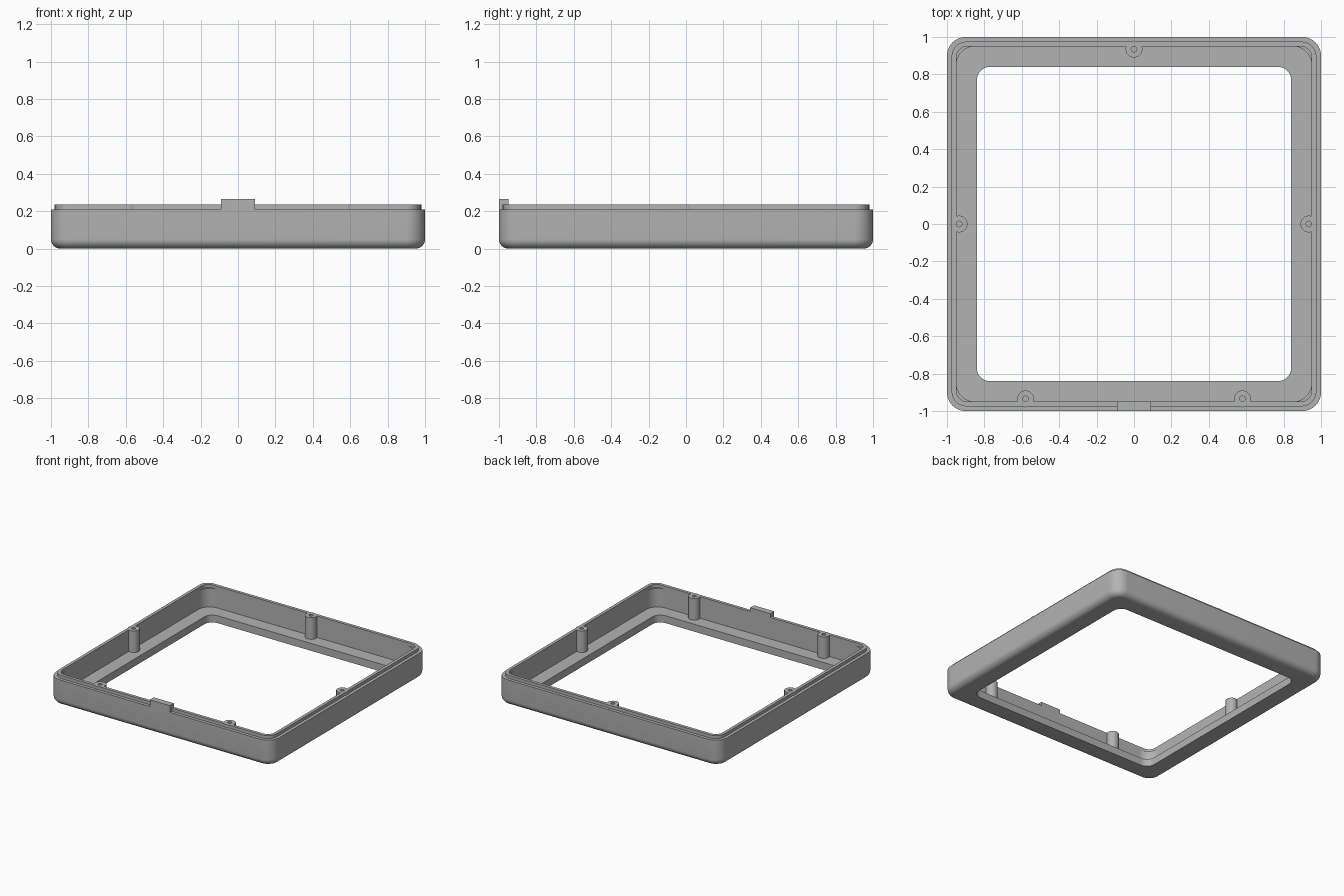
import bpy, bmesh
from math import sin, cos, pi, radians

cube = bpy.data.objects.get("Cube")
if cube:
    bpy.data.objects.remove(cube, do_unlink=True)

grey = bpy.data.materials.new("plain grey")
grey.use_nodes = True
colour = (0.45, 0.45, 0.45, 1)
grey.diffuse_color = colour
grey.node_tree.nodes["Principled BSDF"].inputs["Base Color"].default_value = colour


def finish(name, bm):
    bmesh.ops.recalc_face_normals(bm, faces=bm.faces)
    mesh = bpy.data.meshes.new(name)
    bm.to_mesh(mesh)
    bm.free()
    mesh.materials.append(grey)
    obj = bpy.data.objects.new(name, mesh)
    bpy.context.collection.objects.link(obj)
    bpy.ops.object.select_all(action="DESELECT")
    bpy.context.view_layer.objects.active = obj
    obj.select_set(True)
    bpy.ops.object.shade_smooth_by_angle(angle=radians(30))
    return obj


def rounded_square(half, radius, z, steps=10):
    points = []
    for quarter in range(4):
        sx = 1 if quarter in (0, 3) else -1
        sy = 1 if quarter < 2 else -1
        for i in range(steps + 1):
            a = (quarter + i / steps) * pi / 2
            points.append((sx * (half - radius) + radius * cos(a),
                           sy * (half - radius) + radius * sin(a), z))
    return points


def circle(radius, z, steps=24):
    return [(radius * cos(2 * pi * i / steps), radius * sin(2 * pi * i / steps), z)
            for i in range(steps)]


def loft(bm, loops, closed):
    rings = [[bm.verts.new(p) for p in loop] for loop in loops]
    pairs = list(zip(rings, rings[1:]))
    if closed:
        pairs.append((rings[-1], rings[0]))
    else:
        bm.faces.new(rings[0])
        bm.faces.new(rings[-1])
    for a, b in pairs:
        n = len(a)
        for i in range(n):
            j = (i + 1) % n
            bm.faces.new((a[i], a[j], b[j], b[i]))


# Frame: one closed cross-section carried around rounded squares
FLOOR, SHOULDER, TOP = 0.06, 0.21, 0.235
FILLET, CORNER = 0.05, 0.1
sections = [(0.84, 0.07, FLOOR), (0.84, 0.07, 0)]
for i in range(9):
    a = i / 8 * pi / 2
    inset = FILLET * (1 - sin(a))
    sections.append((1 - inset, CORNER - inset, FILLET * (1 - cos(a))))
sections += [(1, CORNER, SHOULDER),          # outer shoulder
             (0.975, 0.08, SHOULDER),        # raised lip
             (0.975, 0.08, TOP),
             (0.95, 0.06, TOP),
             (0.95, 0.06, SHOULDER),         # small corner ledges
             (0.95, CORNER, SHOULDER),
             (0.95, CORNER, FLOOR)]
bm = bmesh.new()
loft(bm, [rounded_square(*s) for s in sections], closed=True)
bmesh.ops.dissolve_degenerate(bm, dist=1e-5, edges=bm.edges)
finish("frame", bm)

# Screw posts with blind holes
posts = {"back_post": (0, 0.935), "left_post": (0.935, 0), "right_post": (-0.935, 0),
         "front_left_post": (0.58, -0.935), "front_right_post": (-0.58, -0.935)}
for name, (x, y) in posts.items():
    bm = bmesh.new()
    loft(bm, [circle(0.045, FLOOR - 0.01), circle(0.045, TOP), circle(0.015, TOP),
              circle(0.015, 0.1)], closed=False)
    finish(name, bm).location = (x, y, 0)

# Locating tab on the front wall
bm = bmesh.new()
bmesh.ops.create_cube(bm, size=1)
bmesh.ops.scale(bm, vec=(0.18, 0.05, 0.265 - SHOULDER), verts=bm.verts)
finish("front_tab", bm).location = (0, -0.975, (0.265 + SHOULDER) / 2)
